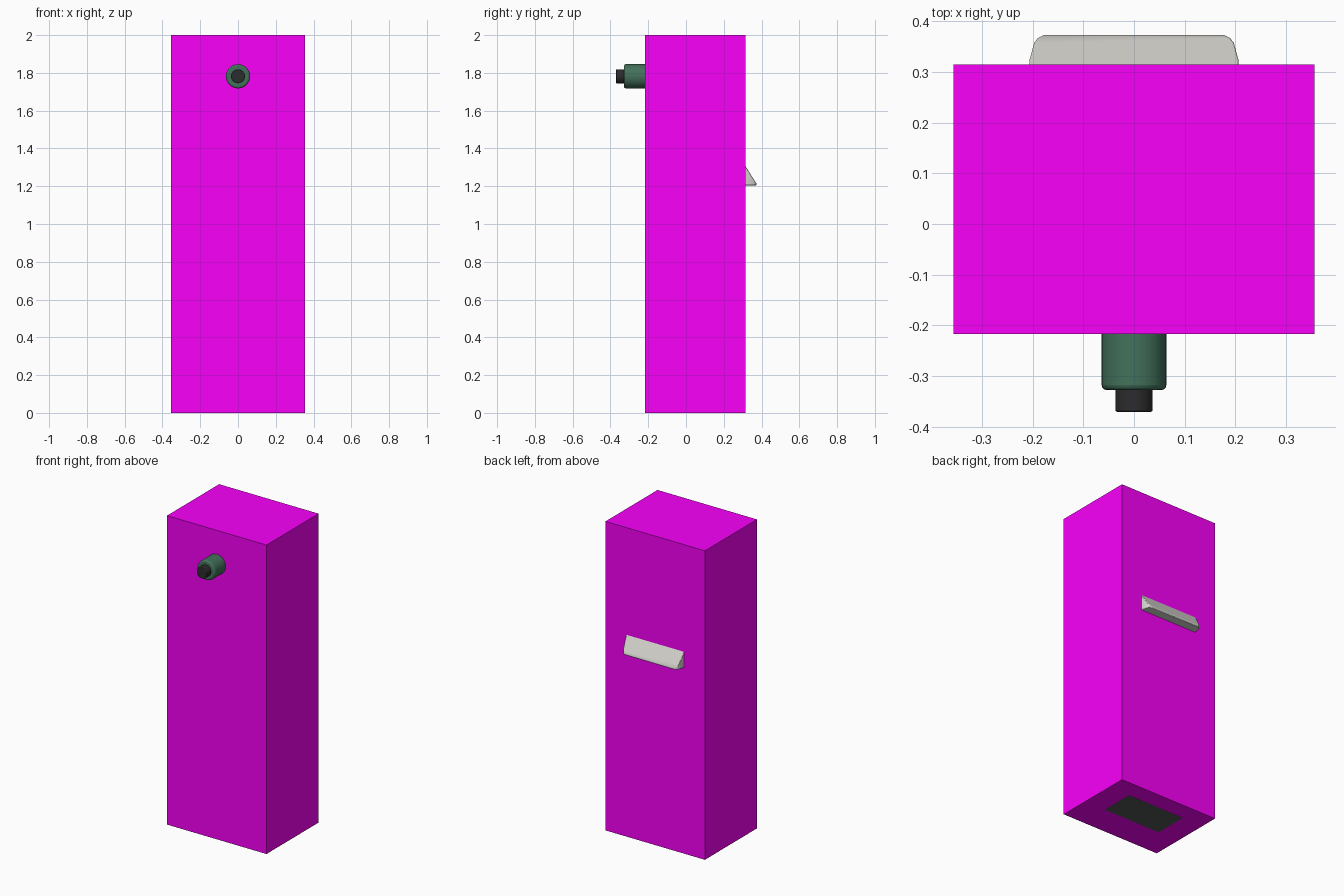
import bpy, bmesh, math

if "Cube" in bpy.data.objects:
    bpy.data.objects.remove(bpy.data.objects["Cube"])


def material(name, rgb):
    m = bpy.data.materials.new(name)
    m.diffuse_color = (*rgb, 1)
    m.use_nodes = True
    m.node_tree.nodes["Principled BSDF"].inputs["Base Color"].default_value = m.diffuse_color
    return m


MAGENTA = material("magenta", (0.95, 0.0, 0.95))
GREEN = material("green", (0.055, 0.165, 0.105))
BLACK = material("black", (0.025, 0.025, 0.027))
CREAM = material("warm_grey", (0.68, 0.67, 0.63))
DARK = material("dark_grey_green", (0.08, 0.10, 0.09))


def box(name, x, y, z, mat):
    bpy.ops.mesh.primitive_cube_add(
        size=1, location=(sum(x) / 2, sum(y) / 2, sum(z) / 2))
    ob = bpy.context.object
    ob.name = name
    ob.scale = (x[1] - x[0], y[1] - y[0], z[1] - z[0])
    bpy.ops.object.transform_apply(location=False, scale=True)
    ob.data.materials.append(mat)
    return ob


def smooth(ob, bevel, segments=3):
    mod = ob.modifiers.new("bevel", "BEVEL")
    mod.width = bevel
    mod.segments = segments
    mod.limit_method = 'ANGLE'
    mod.angle_limit = math.radians(40)
    bpy.ops.object.select_all(action='DESELECT')
    ob.select_set(True)
    bpy.context.view_layer.objects.active = ob
    bpy.ops.object.shade_smooth_by_angle(angle=math.radians(40))


def barrel(name, radius, y0, y1, z, mat, bevel):
    bpy.ops.mesh.primitive_cylinder_add(
        vertices=32, radius=radius, depth=abs(y1 - y0),
        location=(0, (y0 + y1) / 2, z), rotation=(math.pi / 2, 0, 0))
    ob = bpy.context.object
    ob.name = name
    ob.data.materials.append(mat)
    smooth(ob, bevel)


# Tall outer case
box("outer_case", (-0.356, 0.356), (-0.217, 0.315), (0, 2), MAGENTA)

# Foot plate showing in the underside
box("foot_plate", (-0.206, 0.206), (-0.02, 0.20), (-0.0006, 0.03), DARK)

# Front nozzle: green sleeve and black tip
barrel("front_sleeve", 0.064, -0.18, -0.328, 1.782, GREEN, 0.01)
barrel("front_tip", 0.037, -0.30, -0.371, 1.782, BLACK, 0.004)

# Rear sloping ledge: (half width, y, z) rows for the slope, mirrored in x
slope = [(0.206, 0.28, 1.362), (0.206, 0.325, 1.290), (0.197, 0.358, 1.238),
         (0.190, 0.367, 1.224), (0.178, 0.373, 1.214)]
bm = bmesh.new()
outline = [(w, y, z) for w, y, z in slope] + \
          [(-w, y, z) for w, y, z in reversed(slope)]
top = [bm.verts.new(p) for p in outline]
low = [bm.verts.new((x, y, 1.205)) for x, y, z in outline]
bm.faces.new(top)
bm.faces.new(low[::-1])
n = len(outline)
for i in range(n):
    j = (i + 1) % n
    bm.faces.new((top[i], low[i], low[j], top[j]))
bmesh.ops.recalc_face_normals(bm, faces=bm.faces)
mesh = bpy.data.meshes.new("rear_ledge")
bm.to_mesh(mesh)
bm.free()
ledge = bpy.data.objects.new("rear_ledge", mesh)
bpy.context.collection.objects.link(ledge)
mesh.materials.append(CREAM)
smooth(ledge, 0.003, 2)
